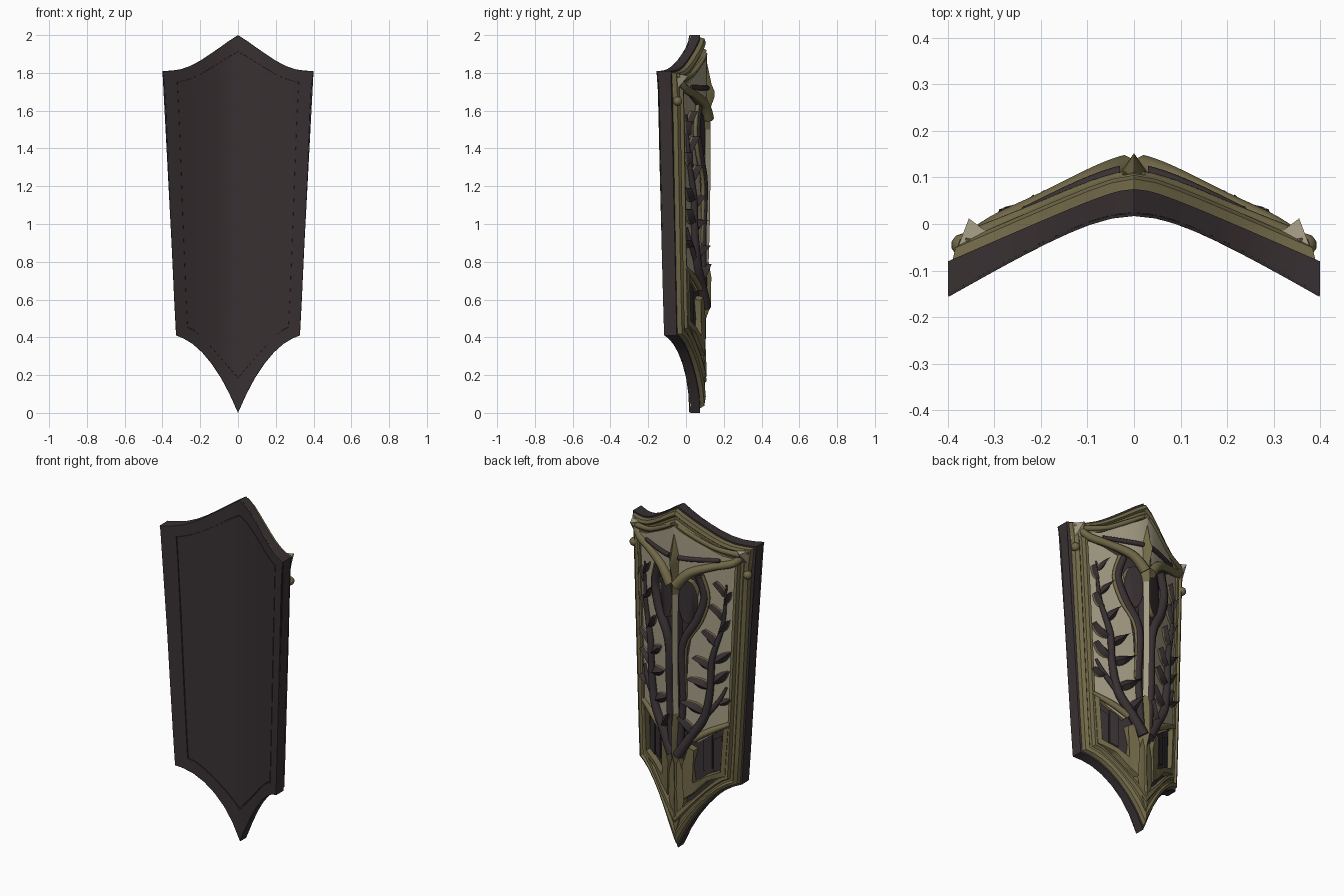
import bpy, bmesh, math
from mathutils import Vector

if "Cube" in bpy.data.objects:
    bpy.data.objects.remove(bpy.data.objects["Cube"])


def material(name, rgb):
    m = bpy.data.materials.new(name)
    m.diffuse_color = (*rgb, 1)
    m.use_nodes = True
    m.node_tree.nodes["Principled BSDF"].inputs["Base Color"].default_value = m.diffuse_color
    return m


DARK = material("dark_wood", (0.040, 0.030, 0.032))
OLIVE = material("olive_gold", (0.165, 0.140, 0.065))
BEIGE = material("pale_gold", (0.37, 0.33, 0.23))


# Curved front and back of the shield, as depth over x
def front(x):
    return 0.017 - 0.6 * (math.sqrt(x * x + 0.0169) - 0.13)

def back(x):
    return 0.075 - 0.44 * (math.sqrt(x * x + 0.0025) - 0.05)

def raised(off):
    return lambda x: back(x) + off


def finish(name, bm, mats, mirror=False, angle=35):
    bmesh.ops.recalc_face_normals(bm, faces=bm.faces[:])
    me = bpy.data.meshes.new(name)
    bm.to_mesh(me)
    bm.free()
    ob = bpy.data.objects.new(name, me)
    bpy.context.collection.objects.link(ob)
    for m in mats:
        me.materials.append(m)
    if mirror:
        ob.modifiers.new("mirror", 'MIRROR')
    bpy.ops.object.select_all(action='DESELECT')
    bpy.context.view_layer.objects.active = ob
    ob.select_set(True)
    bpy.ops.object.shade_smooth_by_angle(angle=math.radians(angle))


def plate(name, pts, lo, hi, top, side=None, mirror=True, slope=0.0):
    """Flat outline in x/z, bent to the shield, thickened, with sloping sides."""
    bm = bmesh.new()
    bm.faces.new([bm.verts.new((x, 0, z)) for x, z in pts])
    bmesh.ops.triangulate(bm, faces=bm.faces[:])
    for i in range(-13, 14):
        bmesh.ops.bisect_plane(bm, geom=bm.verts[:] + bm.edges[:] + bm.faces[:], dist=1e-4,
                               plane_co=(i * 0.03, 0, 0), plane_no=(1, 0, 0))
    base = bm.verts[:]
    new = bmesh.ops.extrude_face_region(bm, geom=bm.faces[:])["geom"]
    moved = [g for g in new if isinstance(g, bmesh.types.BMVert)]
    caps = {g for g in new if isinstance(g, bmesh.types.BMFace)}
    for verts, depth in ((base, lo), (moved, hi)):
        for v in verts:
            v.co.y = depth(v.co.x)
    bmesh.ops.recalc_face_normals(bm, faces=bm.faces[:])
    bm.normal_update()
    for f in bm.faces:
        f.material_index = 0 if f in caps else 1
    shifts = []
    for v in moved:
        n = sum((f.normal for f in v.link_faces if f not in caps), Vector())
        n.y = 0
        if slope and n.length > 0.01 and v.co.x > 0.001:
            shifts.append((v, n.normalized() * slope))
    for v, n in shifts:
        v.co -= n
    finish(name, bm, [top, side or top], mirror)


# Shield outline: interpolated between outer edge (t=0) and inner groove (t=1)
OUTER = [(0, 2), (.05, 1.968), (.1, 1.932), (.15, 1.898), (.2, 1.865), (.25, 1.838), (.3, 1.82),
         (.35, 1.812), (.4, 1.81), (.388, 1.72), (.382, 1.6), (.37, 1.3), (.352, .9), (.338, .6),
         (.328, .41), (.29, .395), (.24, .365), (.19, .32), (.14, .26), (.09, .185), (.045, .1), (0, 0)]
INNER = [(0, 1.91), (.045, 1.885), (.09, 1.857), (.13, 1.832), (.17, 1.808), (.21, 1.785), (.25, 1.767),
         (.285, 1.757), (.32, 1.75), (.316, 1.68), (.312, 1.6), (.3, 1.3), (.285, .9), (.273, .6),
         (.266, .455), (.235, .44), (.2, .41), (.16, .37), (.12, .325), (.08, .28), (.04, .235), (0, .19)]


def outline(t):
    h = [(a + (c - a) * t, b + (d - b) * t) for (a, b), (c, d) in zip(OUTER, INNER)]
    return h + [(-x, z) for x, z in h[-2:0:-1]]


def skin(bm, rows, closed=False, mat=lambda i: 0):
    """Bridge consecutive rows of vertices."""
    for a, b in zip(rows, rows[1:]):
        for i in range(len(a) - (not closed)):
            j = (i + 1) % len(a)
            bm.faces.new((a[i], a[j], b[j], b[i])).material_index = mat(i)


def rim(name, loops, mat):
    bm = bmesh.new()
    skin(bm, [[bm.verts.new((x, f(x), z)) for x, z in outline(t)] for t, f in loops], True)
    finish(name, bm, [mat], angle=25)


# Body, front rim and front panel with a fine groove between
recess = lambda x: front(x) + 0.007
plate("shield_body", outline(0), recess, back, DARK, mirror=False)
rim("front_rim", [(0, recess), (0.02, front), (0.97, front), (0.98, recess)], DARK)
plate("front_panel", outline(1.03), recess, front, DARK, mirror=False)

# Gold border on the back
rim("back_border", [(.13, back), (.2, raised(.022)), (.45, raised(.03)), (.6, raised(.016)),
                    (.78, raised(.016)), (.88, raised(.034)), (1.1, raised(.03)), (1.2, back)], OLIVE)

# Pale inlays, crown field, lower panels, shoulder hollows and base leaf
LOW = raised(-.005)
plate("side_inlay", [(.05, .72), (.09, .95), (.07, 1.15), (.14, 1.34), (.17, 1.5), (.14, 1.63), (.23, 1.68),
                     (.305, 1.7), (.3, 1.3), (.275, .78), (.2, .7), (.12, .64)],
      LOW, raised(.02), BEIGE, OLIVE)
plate("crown_field", [(0, 1.9), (.13, 1.825), (.25, 1.76), (.32, 1.745), (.31, 1.71), (.2, 1.69),
                      (.1, 1.65), (0, 1.6)], LOW, raised(.036), BEIGE, OLIVE, slope=.006)
plate("lower_panel_frame", [(.05, .3), (.1, .34), (.17, .42), (.265, .46), (.28, .76), (.25, .74),
                            (.235, .49), (.16, .455), (.1, .41), (.09, .5), (.11, .6), (.075, .62),
                            (.04, .5)], LOW, raised(.035), OLIVE, slope=.005)
for i, x in enumerate((.14, .19)):
    plate(f"panel_board_{i}", [(x, .47), (x + .045, .49), (x + .045, .69), (x, .66)],
          LOW, raised(.008), DARK, slope=.002)
oval = [(.07 + .055 * math.sin(i * math.pi / 8), 1.46 + .13 * math.cos(i * math.pi / 8)) for i in range(16)]
plate("shoulder_hollow", oval, LOW, raised(.026), DARK, OLIVE, slope=.005)
plate("base_leaf", [(0, .1), (.035, .2), (.06, .32), (.05, .45), (.025, .55), (0, .6)],
      LOW, raised(.025), OLIVE, slope=.006)

# Central spine, a faceted ridge coloured by height
SPINE = [(1.975, .008, .08), (1.85, .03, .112), (1.74, .05, .135), (1.7, .045, .152), (1.67, .04, .15),
         (1.62, .05, .132), (1.5, .035, .13), (1.3, .028, .13), (1.0, .028, .126), (.8, .032, .12),
         (.72, .035, .134), (.57, .03, .132), (.5, .032, .106), (.35, .03, .104), (.2, .028, .11),
         (.12, .015, .09), (.06, .006, .075)]
bm = bmesh.new()
rows = []
for z, w, y in SPINE:
    yb = back(w)
    mid = yb + (y - yb) * .55
    rows.append([bm.verts.new((w * s, py, z)) for s, py in
                 ((-1, yb - .003), (-.6, mid), (0, y), (.6, mid), (1, yb - .003))])
skin(bm, rows)
for f in bm.faces:
    c = f.calc_center_median()
    if .8 < c.z < 1.55:
        f.material_index = 1 if abs(c.x) < .014 else 2
finish("central_spine", bm, [OLIVE, BEIGE, DARK])


def tube(name, pts, mat):
    """Mirrored tapering strand through (x, z, offset, radius)."""
    P = [Vector(p) for p in [pts[0]] + pts + [pts[-1]]]
    path = []
    for a, b, c, d in zip(P, P[1:], P[2:], P[3:]):
        for t in (0, .25, .5, .75):
            path.append(b + (c - a) * (t / 2) + (2 * a - 5 * b + 4 * c - d) * (t * t / 2)
                        + (3 * b - a - 3 * c + d) * (t ** 3 / 2))
    path.append(P[-1])
    bm = bmesh.new()
    rows = []
    for i, p in enumerate(path):
        q, r = path[max(i - 1, 0)], path[min(i + 1, len(path) - 1)]
        across = Vector((q.y - r.y, 0, r.x - q.x)).normalized()
        centre = Vector((p.x, back(p.x) + p.z, p.y))
        rows.append([bm.verts.new(centre + p.w * (across * math.cos(k * math.pi / 4)
                     + Vector((0, math.sin(k * math.pi / 4), 0)))) for k in range(8)])
    skin(bm, rows, True)
    bm.faces.new(rows[0])
    bm.faces.new(rows[-1])
    finish(name, bm, [mat], mirror=True, angle=50)


# Stems, vines and the crossing crown branch
tube("inner_stem", [(.025, .6, .02, .02), (.045, .9, .02, .02), (.045, 1.2, .025, .024),
                    (.12, 1.36, .03, .026), (.16, 1.5, .03, .024), (.13, 1.62, .03, .022)], DARK)
tube("stem_edge", [(.06, .9, .02, .008), (.065, 1.2, .03, .01), (.145, 1.36, .035, .011),
                   (.18, 1.5, .035, .011), (.15, 1.63, .035, .011)], OLIVE)
tube("vine", [(.02, .56, .03, .03), (.09, .68, .03, .026), (.16, .8, .035, .024), (.19, .97, .035, .02),
              (.2, 1.15, .035, .018), (.25, 1.35, .03, .012), (.265, 1.58, .025, .005)], DARK)
tube("lower_vine", [(.1, .66, .025, .018), (.18, .715, .028, .018), (.285, .77, .025, .012)], OLIVE)
tube("vine_fork", [(.16, .8, .03, .016), (.23, .9, .03, .013), (.265, .98, .025, .007)], DARK)
tube("crown_branch", [(.02, 1.56, .045, .03), (.09, 1.64, .045, .026), (.2, 1.685, .04, .022),
                      (.31, 1.72, .035, .022), (.365, 1.79, .02, .016)], OLIVE)
tube("crown_edge", [(.03, 1.72, .04, .014), (.12, 1.72, .04, .014), (.24, 1.725, .035, .012)], DARK)
tube("crown_rib", [(.02, 1.9, .03, .01), (.12, 1.84, .03, .014), (.22, 1.79, .03, .014),
                   (.34, 1.765, .03, .018)], OLIVE)

# Leaves: x, z, angle in degrees, length, half width
LEAVES = [(.16, .82, 150, .13, .03), (.19, .97, 155, .12, .03), (.195, 1.08, 140, .11, .026),
          (.2, 1.0, 45, .11, .028), (.205, 1.12, 40, .11, .026), (.22, 1.22, 125, .11, .024),
          (.235, 1.3, 60, .09, .018), (.25, 1.38, 125, .1, .018), (.262, 1.47, 70, .08, .012),
          (.26, 1.52, 120, .09, .013), (.23, .88, 30, .07, .02), (.1, .69, 125, .12, .026)]
bm = bmesh.new()
for x, z, ang, length, w in LEAVES:
    d = Vector((math.cos(math.radians(ang)), math.sin(math.radians(ang))))
    n = Vector((-d.y, d.x))
    rows = []
    for u in [k / 6 for k in range(7)]:
        hw = w * math.sin(math.pi * (u * .96 + .02) ** .8) + .001
        pts = [(Vector((x, z)) + d * length * u + n * hw * s, off) for s, off in
               ((-1, 0), (-.85, .03), (0, .048 + .016 * u), (.85, .03), (1, 0))]
        rows.append([bm.verts.new((p.x, back(p.x) + off, p.y)) for p, off in pts])
    skin(bm, rows, mat=lambda i: int(i in (0, 3)))
finish("vine_leaves", bm, [DARK, OLIVE], mirror=True)

# Corner horns: pale pyramids at the upper corners
bm = bmesh.new()
tip = bm.verts.new((.355, .012, 1.785))
base = [bm.verts.new((x, back(x) - .004, z)) for x, z in
        [(.29, 1.79), (.39, 1.8), (.378, 1.68), (.32, 1.7)]]
for i in range(4):
    bm.faces.new((base[i], base[(i + 1) % 4], tip))
finish("corner_horn", bm, [BEIGE], mirror=True)

# Side studs
bm = bmesh.new()
bmesh.ops.create_icosphere(bm, subdivisions=2, radius=.025)
bmesh.ops.translate(bm, verts=bm.verts[:], vec=(.368, -.045, 1.65))
finish("side_stud", bm, [OLIVE], mirror=True)
